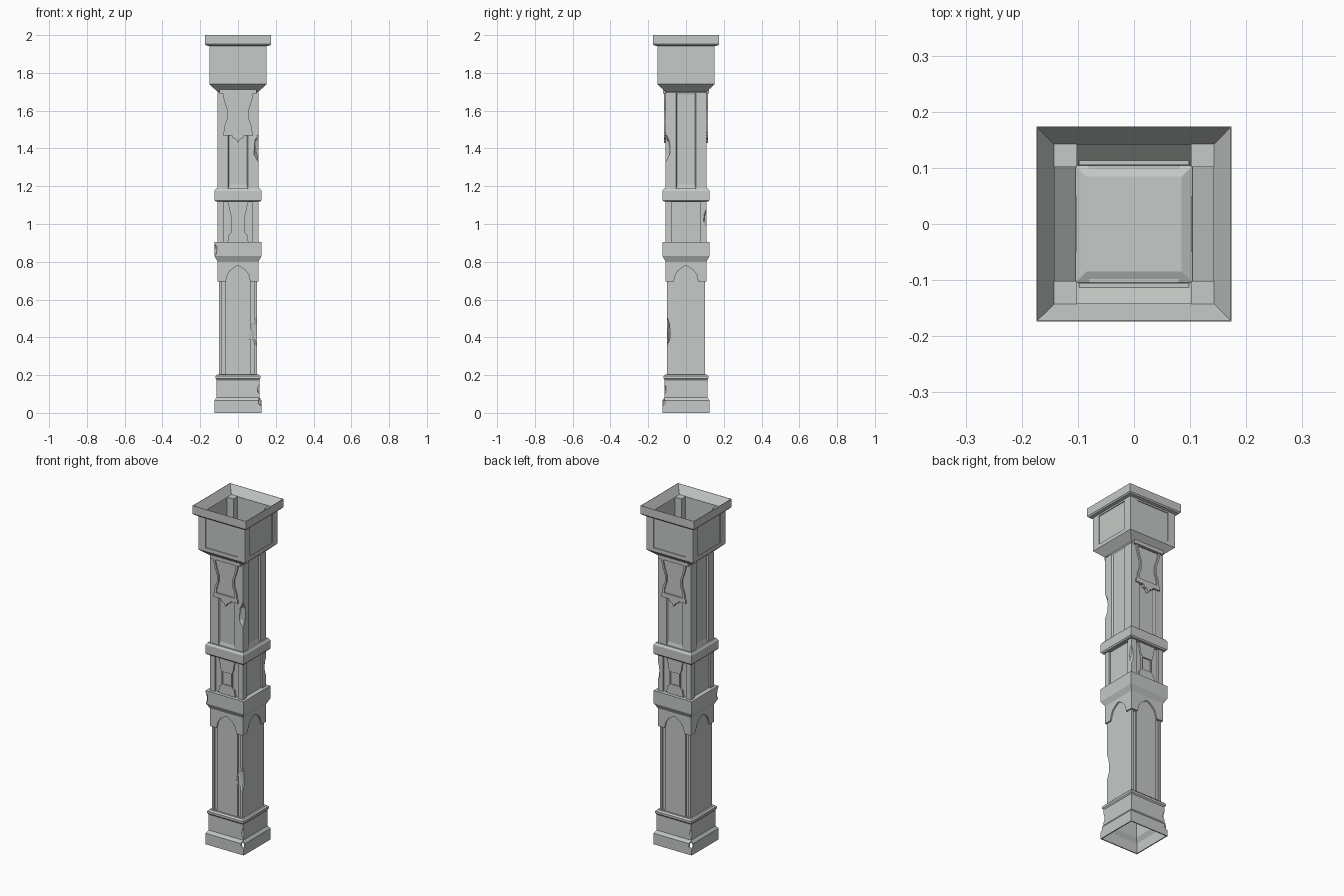
import bpy, bmesh, math, random
from mathutils import Matrix, Vector

random.seed(4)
if "Cube" in bpy.data.objects:
    bpy.data.objects.remove(bpy.data.objects["Cube"], do_unlink=True)

stone = bpy.data.materials.new("pale_stone")
stone.use_nodes = True
stone.diffuse_color = (0.56, 0.59, 0.57, 1)
stone.node_tree.nodes["Principled BSDF"].inputs["Base Color"].default_value = (0.56, 0.59, 0.57, 1)


def finish(name, bm):
    bmesh.ops.recalc_face_normals(bm, faces=bm.faces[:])
    mesh = bpy.data.meshes.new(name)
    bm.to_mesh(mesh)
    bm.free()
    mesh.materials.append(stone)
    obj = bpy.data.objects.new(name, mesh)
    bpy.context.scene.collection.objects.link(obj)
    return obj


def square_tower(name, profile, loop=False):
    """Square rings stacked along (half width, height) points; loop makes a hollow tube."""
    bm = bmesh.new()
    rings = [[bm.verts.new((sx * h, sy * h, z)) for sx, sy in ((1, 1), (-1, 1), (-1, -1), (1, -1))]
             for h, z in profile]
    pairs = list(zip(rings, rings[1:]))
    if loop:
        pairs.append((rings[-1], rings[0]))
    else:
        bm.faces.new(rings[0])
        bm.faces.new(rings[-1])
    for a, b in pairs:
        for i in range(4):
            j = (i + 1) % 4
            bm.faces.new((a[i], a[j], b[j], b[i]))
    return finish(name, bm)


def prism(name, outline, near, far, side=0, grow=1.0):
    """Outline in (across, height) pushed out from depth near to far; side counts quarter turns."""
    bm = bmesh.new()
    mid_z = sum(p[1] for p in outline) / len(outline)
    back = [bm.verts.new((x, -near, z)) for x, z in outline]
    front = [bm.verts.new((x * grow, -far, mid_z + (z - mid_z) * grow)) for x, z in outline]
    bm.faces.new(back)
    bm.faces.new(front)
    n = len(outline)
    for i in range(n):
        j = (i + 1) % n
        bm.faces.new((back[i], back[j], front[j], front[i]))
    bm.transform(Matrix.Rotation(side * math.pi / 2, 4, "Z"))
    return finish(name, bm)


def rect(x0, x1, z0, z1):
    return [(x0, z0), (x1, z0), (x1, z1), (x0, z1)]


def mirrored(half):
    """Complete a half outline (x >= 0) by reflecting it."""
    return half + [(-x, z) for x, z in reversed(half) if x > 0]


def cut(obj, cutter):
    cutter.hide_render = True
    mod = obj.modifiers.new("cut", "BOOLEAN")
    mod.operation = "DIFFERENCE"
    mod.solver = "EXACT"
    mod.object = cutter
    bpy.context.view_layer.update()
    graph = bpy.context.evaluated_depsgraph_get()
    mesh = bpy.data.meshes.new_from_object(obj.evaluated_get(graph))
    obj.modifiers.clear()
    obj.data = mesh
    bpy.data.objects.remove(cutter, do_unlink=True)


def chip(obj, corner, size):
    """Break a shard out of a corner and out of the opposite one."""
    for turn in (0, math.pi):
        bm = bmesh.new()
        bmesh.ops.create_icosphere(bm, subdivisions=1, radius=1)
        for v in bm.verts:
            v.co *= random.uniform(0.85, 1.1)
            v.co = Vector(c * s for c, s in zip(v.co, size)) + Vector(corner)
        bm.transform(Matrix.Rotation(turn, 4, "Z"))
        cut(obj, finish("chip_cutter", bm))


ALL, FRONT_BACK = range(4), (0, 2)

# Hollow stepped base
base = square_tower("base", [(0.125, 0), (0.125, 0.065), (0.113, 0.082), (0.113, 0.18),
                             (0.105, 0.18), (0.105, 0.085), (0.119, 0.06), (0.119, 0)], loop=True)
chip(base, (0.125, -0.125, 0.06), (0.022, 0.018, 0.03))
chip(base, (0.115, -0.115, 0.125), (0.014, 0.012, 0.03))
square_tower("base_moulding", [(0.113, 0.175), (0.118, 0.182), (0.118, 0.195), (0.11, 0.203)])

# Lower shaft with sunken strips beside the front and back panels
lower = square_tower("lower_shaft", [(0.1, 0.19), (0.1, 0.80)])
for side in FRONT_BACK:
    for s in (-1, 1):
        edges = sorted((s * 0.067, s * 0.086))
        cut(lower, prism("groove_cutter", rect(*edges, 0.205, 0.72), 0.092, 0.12, side))
chip(lower, (0.102, -0.102, 0.43), (0.05, 0.022, 0.09))

# Arched collar above the lower shaft
arch = mirrored([(0.066, 0.6), (0.064, 0.70), (0.056, 0.73), (0.042, 0.752),
                 (0.022, 0.768), (0, 0.78)])
collar = square_tower("arched_collar", [(0.108, 0.695), (0.108, 0.81)])
for side in ALL:
    cut(collar, prism("arch_cutter", arch, 0.0985, 0.13, side))

# Bands around the middle block
band = square_tower("lower_band", [(0.108, 0.80), (0.124, 0.83), (0.124, 0.905)])
chip(band, (-0.124, -0.124, 0.86), (0.014, 0.014, 0.035))
square_tower("upper_band", [(0.118, 1.118), (0.124, 1.125), (0.124, 1.175), (0.116, 1.187)])

# Middle block with sunken panels between corner posts
middle = square_tower("middle_block", [(0.108, 0.9), (0.108, 1.12)])
for side in ALL:
    cut(middle, prism("panel_cutter", rect(-0.075, 0.075, 0.905, 1.117), 0.096, 0.13, side))
chip(middle, (0.108, 0.108, 1.02), (0.013, 0.016, 0.065))

# Hourglass ornaments on the middle block
hourglass = mirrored([(0.055, 0.905), (0.048, 0.945), (0.035, 0.955), (0.035, 1.04),
                      (0.042, 1.055), (0.046, 1.085), (0.055, 1.117)])
for side in FRONT_BACK:
    ornament = prism("hourglass_ornament", hourglass, 0.09, 0.105, side)
    cut(ornament, prism("window_cutter", rect(-0.028, 0.028, 0.962, 1.035), 0.098, 0.13, side))

# Upper shaft with a shallow flute on each face
upper = square_tower("upper_shaft", [(0.108, 1.18), (0.108, 1.695), (0.085, 1.705)])
for side in ALL:
    cut(upper, prism("flute_cutter", rect(-0.047, 0.047, 1.208, 1.685), 0.1, 0.116, side, 1.25))
chip(upper, (0.108, -0.108, 1.405), (0.028, 0.03, 0.085))

# Shield ornaments hanging below the head
shield = mirrored([(0.0, 1.43), (0.012, 1.45), (0.028, 1.455), (0.032, 1.468), (0.08, 1.468),
                   (0.08, 1.485), (0.072, 1.495), (0.07, 1.525), (0.056, 1.56), (0.055, 1.6),
                   (0.066, 1.63), (0.076, 1.665), (0.08, 1.7)])
inner_shield = mirrored([(0.06, 1.495), (0.058, 1.525), (0.045, 1.56), (0.044, 1.6),
                         (0.055, 1.63), (0.064, 1.665), (0.068, 1.688)])
for side in FRONT_BACK:
    plate = prism("shield_ornament", shield, 0.098, 0.117, side)
    cut(plate, prism("inset_cutter", inner_shield, 0.110, 0.14, side))
    prism("shield_top_bar", rect(-0.098, 0.098, 1.692, 1.715), 0.105, 0.122, side)

# Hollow head with flared underside and sunken panels
head = square_tower("head", [(0.108, 1.70), (0.152, 1.74), (0.152, 1.95),
                             (0.142, 1.95), (0.142, 1.745), (0.104, 1.705)], loop=True)
for side in ALL:
    cut(head, prism("head_panel_cutter", rect(-0.104, 0.104, 1.762, 1.932), 0.147, 0.17, side))

# Posts inside the head corners
for sx in (-1, 1):
    edges = sorted((sx * 0.102, sx * 0.143))
    for side in FRONT_BACK:
        prism("inner_corner_post", rect(*edges, 1.735, 1.953), 0.102, 0.143, side)

# Flared open rim
square_tower("top_rim", [(0.146, 1.94), (0.168, 1.945), (0.174, 1.952),
                         (0.174, 2.0), (0.172, 2.0), (0.142, 1.952)], loop=True)
